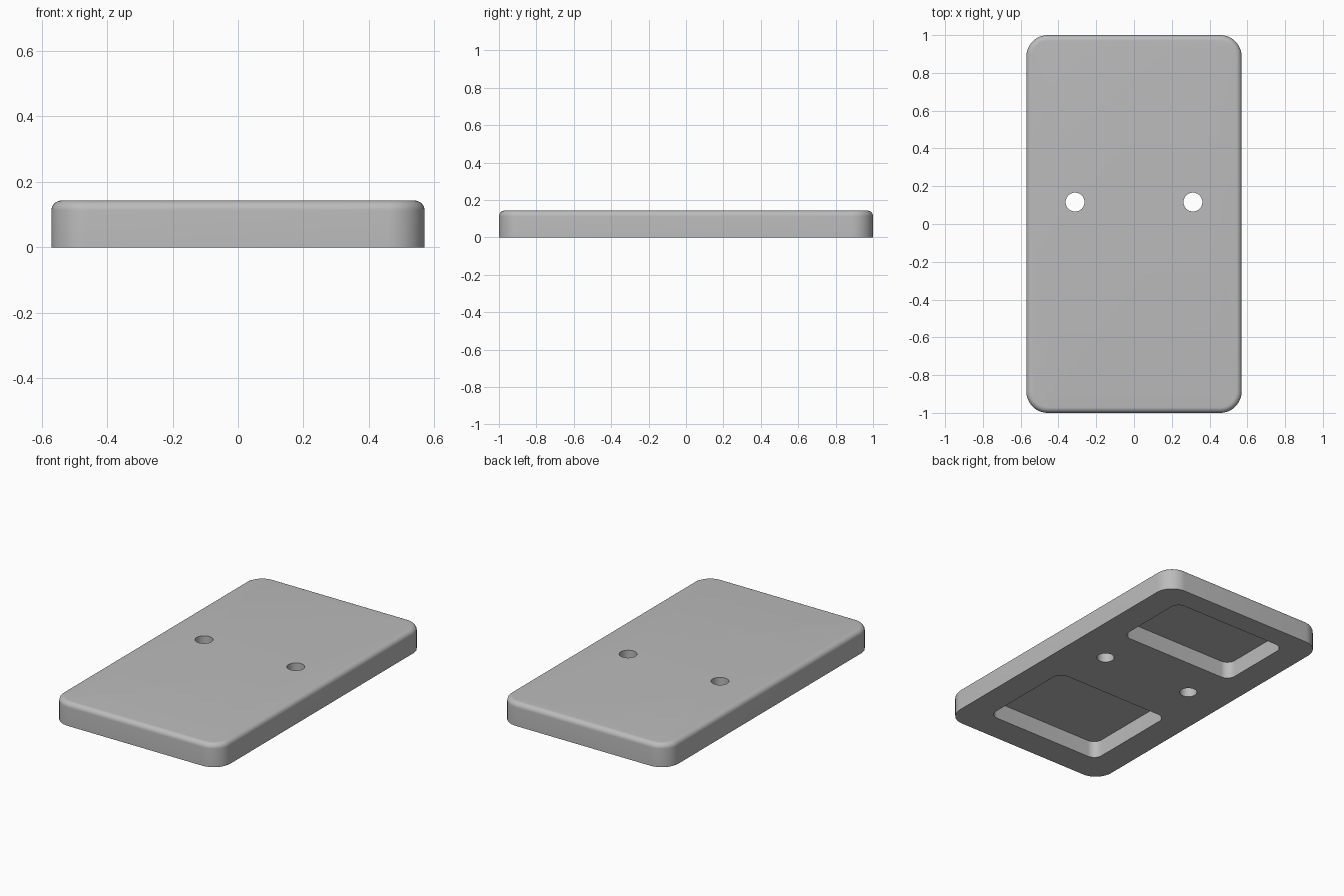
import bpy, bmesh, math

if "Cube" in bpy.data.objects:
    bpy.data.objects.remove(bpy.data.objects["Cube"])

HX, HY, H = 0.57, 1.0, 0.143      # plate half width, half length, thickness
CORNER, FILLET = 0.114, 0.03      # plan corner radius, top edge radius

grey = bpy.data.materials.new("plain_grey")
grey.diffuse_color = (0.5, 0.5, 0.5, 1)
grey.use_nodes = True
grey.node_tree.nodes["Principled BSDF"].inputs["Base Color"].default_value = grey.diffuse_color


def rounded_rect(hx, hy, r, cx=0, cy=0, seg=12):
    """Counter-clockwise outline of a rounded rectangle."""
    pts = []
    for k, (sx, sy) in enumerate([(1, 1), (-1, 1), (-1, -1), (1, -1)]):
        for i in range(seg + 1):
            a = (k + i / seg) * math.pi / 2
            pts.append((cx + sx * (hx - r) + r * math.cos(a),
                        cy + sy * (hy - r) + r * math.sin(a)))
    return pts


def circle(r, cx, cy, n=40):
    return [(cx + r * math.cos(2 * math.pi * i / n),
             cy + r * math.sin(2 * math.pi * i / n)) for i in range(n)]


def loft(name, layers):
    """Closed solid through (outline, z) layers, listed bottom to top."""
    bm = bmesh.new()
    rings = [[bm.verts.new((x, y, z)) for x, y in pts] for pts, z in layers]
    for a, b in zip(rings, rings[1:]):
        n = len(a)
        for i in range(n):
            j = (i + 1) % n
            bm.faces.new((a[i], a[j], b[j], b[i]))
    bm.faces.new(rings[0][::-1])
    bm.faces.new(rings[-1])
    mesh = bpy.data.meshes.new(name)
    bm.to_mesh(mesh)
    bm.free()
    mesh.materials.append(grey)
    obj = bpy.data.objects.new(name, mesh)
    bpy.context.collection.objects.link(obj)
    return obj


# Plate with rounded corners and a filleted top edge
layers = [(rounded_rect(HX, HY, CORNER), 0)]
for i in range(9):
    a = i / 8 * math.pi / 2
    d = FILLET * (1 - math.cos(a))
    layers.append((rounded_rect(HX - d, HY - d, CORNER - d),
                   H - FILLET + FILLET * math.sin(a)))
plate = loft("plate", layers)

# Two through holes
cutters = []
for side in (-1, 1):
    ring = circle(0.05, side * 0.312, 0.116)
    cutters.append(loft("hole_cutter", [(ring, -0.1), (ring, 0.3)]))

# Two pockets in the underside
for cy, hy in ((0.62, 0.245), (-0.507, 0.315)):
    ring = rounded_rect(0.398, hy, 0.055, 0, cy)
    cutters.append(loft("pocket_cutter", [(ring, -0.1), (ring, 0.105)]))

bpy.context.view_layer.objects.active = plate
plate.select_set(True)
for c in cutters:
    c.select_set(False)
    c.hide_render = True
    mod = plate.modifiers.new("cut", 'BOOLEAN')
    mod.operation = 'DIFFERENCE'
    mod.solver = 'EXACT'
    mod.object = c
    bpy.ops.object.modifier_apply(modifier=mod.name)
for c in cutters:
    bpy.data.objects.remove(c)

bpy.ops.object.shade_smooth_by_angle(angle=math.radians(30))
